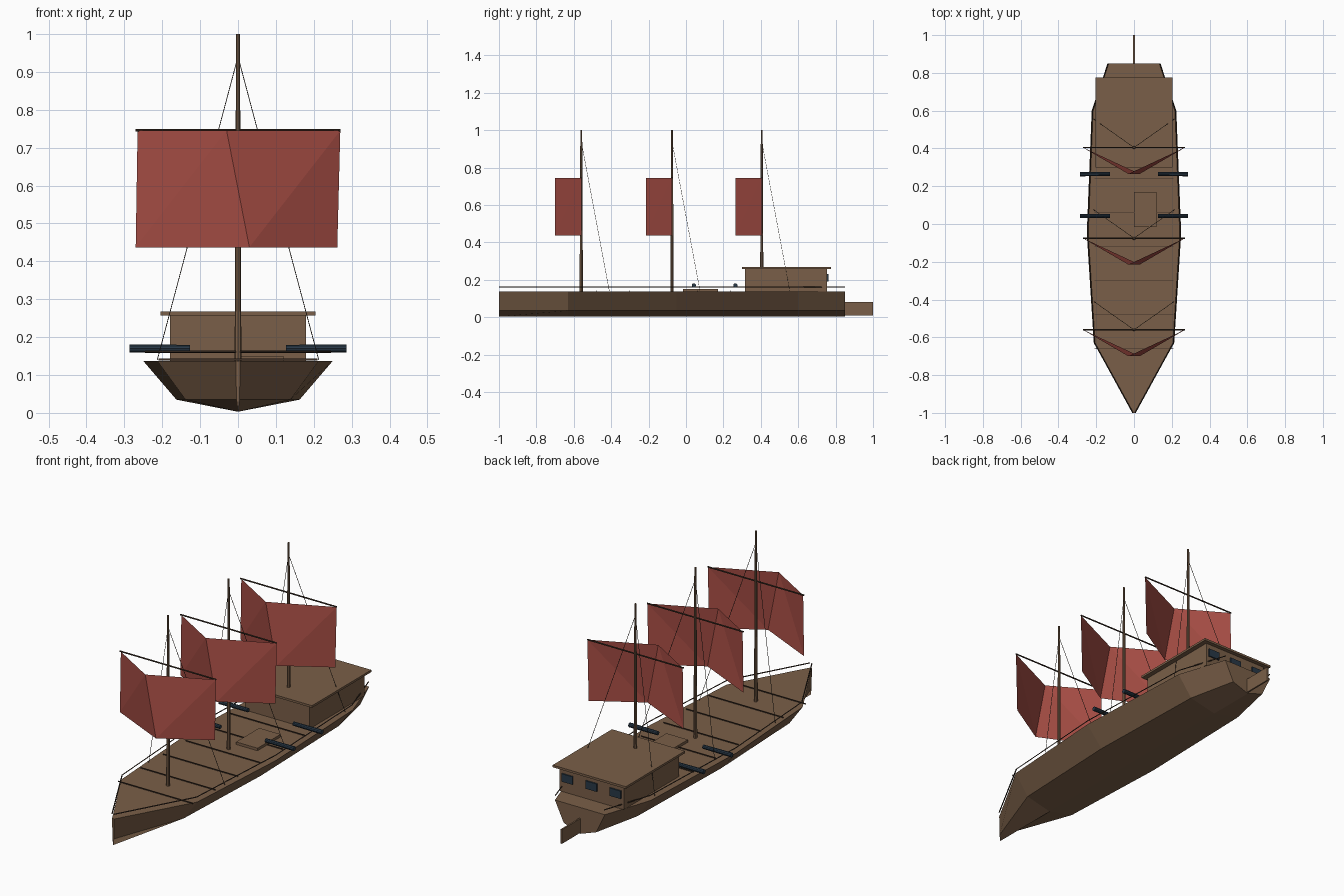
import bpy, bmesh, math
from mathutils import Vector

if "Cube" in bpy.data.objects:
    bpy.data.objects.remove(bpy.data.objects["Cube"])


def material(name, r, g, b):
    m = bpy.data.materials.new(name)
    lin = [((c / 255 + 0.055) / 1.055) ** 2.4 for c in (r, g, b)]
    m.diffuse_color = (*lin, 1)
    m.use_nodes = True
    m.node_tree.nodes["Principled BSDF"].inputs["Base Color"].default_value = m.diffuse_color
    return m


WOOD = material("wood brown", 122, 95, 72)
DARK = material("dark wood", 62, 48, 38)
RED = material("sail red", 168, 78, 69)
IRON = material("iron blue", 40, 56, 70)
ROPE = material("rope", 58, 50, 42)


def mesh_object(name, verts, faces, mat, fix_normals=True):
    me = bpy.data.meshes.new(name)
    bm = bmesh.new()
    vs = [bm.verts.new(v) for v in verts]
    for f in faces:
        bm.faces.new([vs[i] for i in f])
    if fix_normals:
        bmesh.ops.recalc_face_normals(bm, faces=bm.faces)
    bm.to_mesh(me)
    bm.free()
    me.materials.append(mat)
    ob = bpy.data.objects.new(name, me)
    bpy.context.collection.objects.link(ob)
    return ob


def box(name, x0, x1, y0, y1, z0, z1, mat):
    v = [(x, y, z) for x in (x0, x1) for y in (y0, y1) for z in (z0, z1)]
    f = [(0, 1, 3, 2), (4, 6, 7, 5), (0, 4, 5, 1), (2, 3, 7, 6), (0, 2, 6, 4), (1, 5, 7, 3)]
    return mesh_object(name, v, f, mat)


def rod(name, a, b, r0, r1, sides, mat):
    """Tapered straight bar from point a to point b."""
    a, b = Vector(a), Vector(b)
    q = (b - a).to_track_quat('Z', 'Y')
    v = []
    for p, r in ((a, r0), (b, r1)):
        for i in range(sides):
            t = 2 * math.pi * i / sides
            v.append(p + q @ Vector((r * math.cos(t), r * math.sin(t), 0)))
    f = [(i, (i + 1) % sides, (i + 1) % sides + sides, i + sides) for i in range(sides)]
    f += [tuple(range(sides)), tuple(range(sides, 2 * sides))]
    return mesh_object(name, v, f, mat)


# Hull: stations of (y, half width), each with deck edge, chine and keel
DECK = 0.137
stations = [(-1.0, 0.006), (-0.63, 0.213), (-0.05, 0.25), (0.6, 0.224), (0.85, 0.14)]
verts, faces = [], []
for y, w in stations:
    verts += [(-w, y, DECK), (-w * 0.65, y, 0.035), (0, y, 0.003),
              (w * 0.65, y, 0.035), (w, y, DECK)]
for s in range(len(stations) - 1):
    for i in range(5):
        j = (i + 1) % 5
        faces.append((s * 5 + i, s * 5 + j, s * 5 + 5 + j, s * 5 + 5 + i))
faces += [tuple(range(5)), tuple(range(20, 25))]
mesh_object("hull", verts, faces, WOOD)

# Rudder
box("rudder", -0.004, 0.004, 0.84, 1.0, 0.01, 0.082, WOOD)

# Floating side rails that follow the deck edge
for side in (-1, 1):
    for (ya, wa), (yb, wb) in zip(stations, stations[1:]):
        rod("side_rail", (side * wa * 0.98, ya, 0.161), (side * wb * 0.98, yb, 0.161),
            0.003, 0.003, 4, DARK)

# Plank seams across the deck
for k in range(6):
    y = -0.66 + 0.18 * k
    box("deck_seam", -0.21, 0.21, y - 0.001, y + 0.001, 0.138, 0.143, DARK)

# Deck hatch
box("hatch", 0.0, 0.12, -0.015, 0.17, DECK, 0.15, WOOD)

# Cabin with overhanging roof and rear windows
box("cabin", -0.18, 0.18, 0.315, 0.755, DECK, 0.257, WOOD)
box("cabin_roof", -0.205, 0.205, 0.3, 0.775, 0.257, 0.268, WOOD)
for x in (-0.135, 0, 0.135):
    box("cabin_window", x - 0.031, x + 0.031, 0.754, 0.762, 0.19, 0.23, IRON)

# Masts, yards, sails and stays
for y in (-0.56, -0.075, 0.405):
    rod("mast", (0, y, DECK), (0, y, 1.0), 0.009, 0.005, 8, WOOD)
    rod("yard", (-0.27, y, 0.746), (0.27, y, 0.746), 0.0035, 0.0035, 6, DARK)
    f = y - 0.14
    mesh_object("sail",
                [(-0.265, y, 0.745), (-0.03, f, 0.745), (0.27, y, 0.745),
                 (-0.27, y, 0.437), (0.03, f, 0.437), (0.262, y, 0.437)],
                [(0, 3, 1), (3, 4, 1), (1, 4, 2), (4, 5, 2)], RED, False)
    for side in (-1, 1):
        rod("stay", (0, y, 0.94), (side * 0.213, y + 0.15, 0.14), 0.0012, 0.0012, 4, ROPE)

# Cannons pointing out over both sides
for side in (-1, 1):
    for y in (0.042, 0.264):
        rod("cannon", (side * 0.127, y, 0.17), (side * 0.287, y, 0.17), 0.010, 0.0115, 10, IRON)
